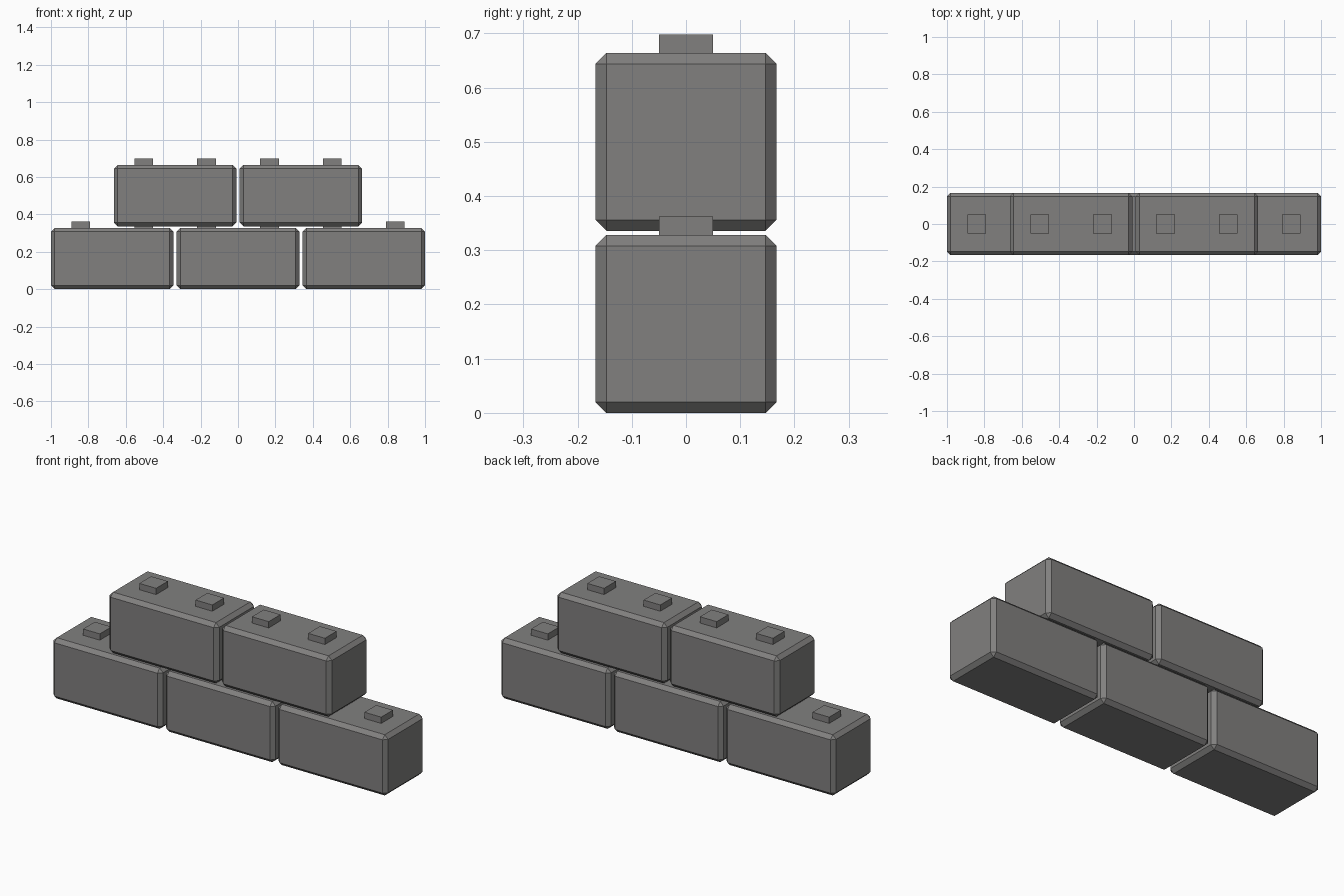
import bpy
import bmesh
from mathutils import Matrix, Vector

cube = bpy.data.objects.get("Cube")
if cube:
    bpy.data.objects.remove(cube, do_unlink=True)

# Block proportions
SIZE = Vector((0.655, 0.334, 0.328))
PITCH_X, PITCH_Z = 0.6725, 0.336
CHAMFER = 0.02
PEG = Vector((0.1, 0.1, 0.034))
PEG_OFFSET = 0.168

stone = bpy.data.materials.new("grey_stone")
stone.use_nodes = True
colour = (0.22, 0.216, 0.212, 1)
stone.diffuse_color = colour
stone.node_tree.nodes["Principled BSDF"].inputs["Base Color"].default_value = colour


def add_box(bm, centre, size):
    matrix = Matrix.Translation(centre) @ Matrix.Diagonal((*size, 1))
    return bmesh.ops.create_cube(bm, size=1, matrix=matrix)["verts"]


def add_block(name, x, z):
    bm = bmesh.new()
    # Chamfered body
    add_box(bm, Vector((0, 0, SIZE.z / 2)), SIZE)
    bmesh.ops.bevel(bm, geom=bm.edges[:], offset=CHAMFER, segments=1,
                    affect="EDGES", profile=0.5)
    # Two square pegs on top
    for side in (-1, 1):
        add_box(bm, Vector((side * PEG_OFFSET, 0, SIZE.z + PEG.z / 2)), PEG)
    mesh = bpy.data.meshes.new(name)
    bm.to_mesh(mesh)
    bm.free()
    mesh.materials.append(stone)
    block = bpy.data.objects.new(name, mesh)
    block.location = (x, 0, z)
    bpy.context.collection.objects.link(block)


# Running bond: three blocks below, two above
for row, (label, count) in enumerate((("lower", 3), ("upper", 2))):
    for i in range(count):
        add_block(f"{label}_block_{i + 1}",
                  (i - (count - 1) / 2) * PITCH_X, row * PITCH_Z)
